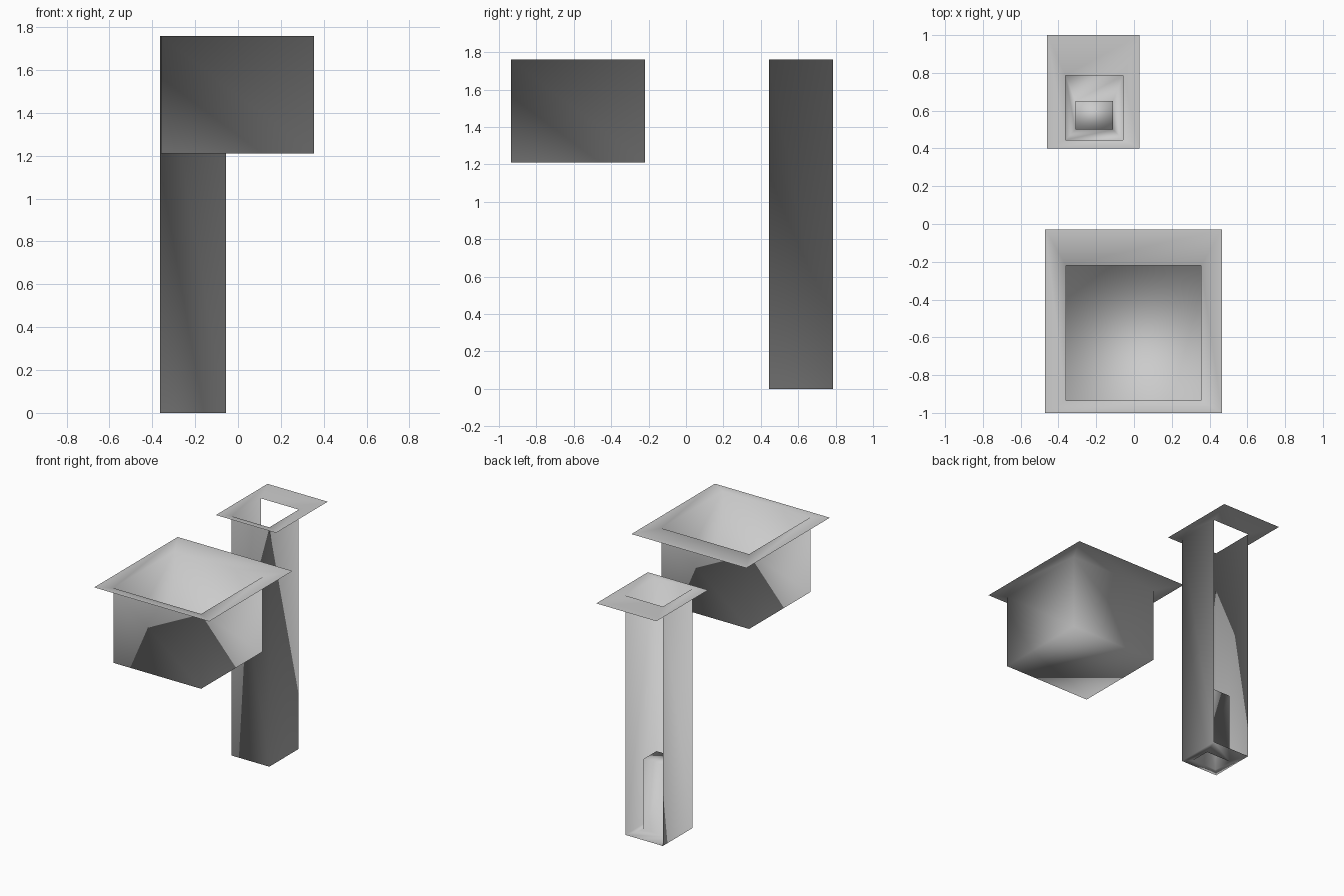
import bpy, bmesh

if "Cube" in bpy.data.objects:
    bpy.data.objects.remove(bpy.data.objects["Cube"])

TOP = 1.76


def stepped_shell(name, rings, open_sides=()):
    """Single-skin surface through rectangular rings (x0, x1, y0, y1, z), capped at the last.
    open_sides holds (step, side) pairs left open; side order: front, right, back, left."""
    bm = bmesh.new()
    loops = []
    for x0, x1, y0, y1, z in rings:
        corners = ((x0, y0), (x1, y0), (x1, y1), (x0, y1))
        loops.append([bm.verts.new((x, y, z)) for x, y in corners])
    for step, (a, b) in enumerate(zip(loops, loops[1:])):
        for i in range(4):
            if (step, i) not in open_sides:
                j = (i + 1) % 4
                bm.faces.new((a[i], a[j], b[j], b[i]))
    bm.faces.new(loops[-1])
    for f in bm.faces:
        f.smooth = True
    mesh = bpy.data.meshes.new(name)
    bm.to_mesh(mesh)
    bm.free()
    obj = bpy.data.objects.new(name, mesh)
    bpy.context.collection.objects.link(obj)
    return obj


# Wide shallow basin: flat rim, walls, floor
basin = (-0.36, 0.355, -0.935, -0.22)
stepped_shell("basin", [
    (-0.47, 0.465, -1.0, -0.03, TOP),
    (*basin, TOP),
    (*basin, 1.21),
])

# Tall shaft: flat rim, walls open at the back, floor with a raised hollow pedestal
shaft = (-0.363, -0.057, 0.445, 0.787)
pedestal = (-0.31, -0.11, 0.50, 0.65)
stepped_shell("shaft", [
    (-0.46, 0.03, 0.40, 1.0, TOP),
    (*shaft, TOP),
    (*shaft, 0.0),
    (*pedestal, 0.0),
    (*pedestal, 0.52),
], open_sides={(1, 2)})
